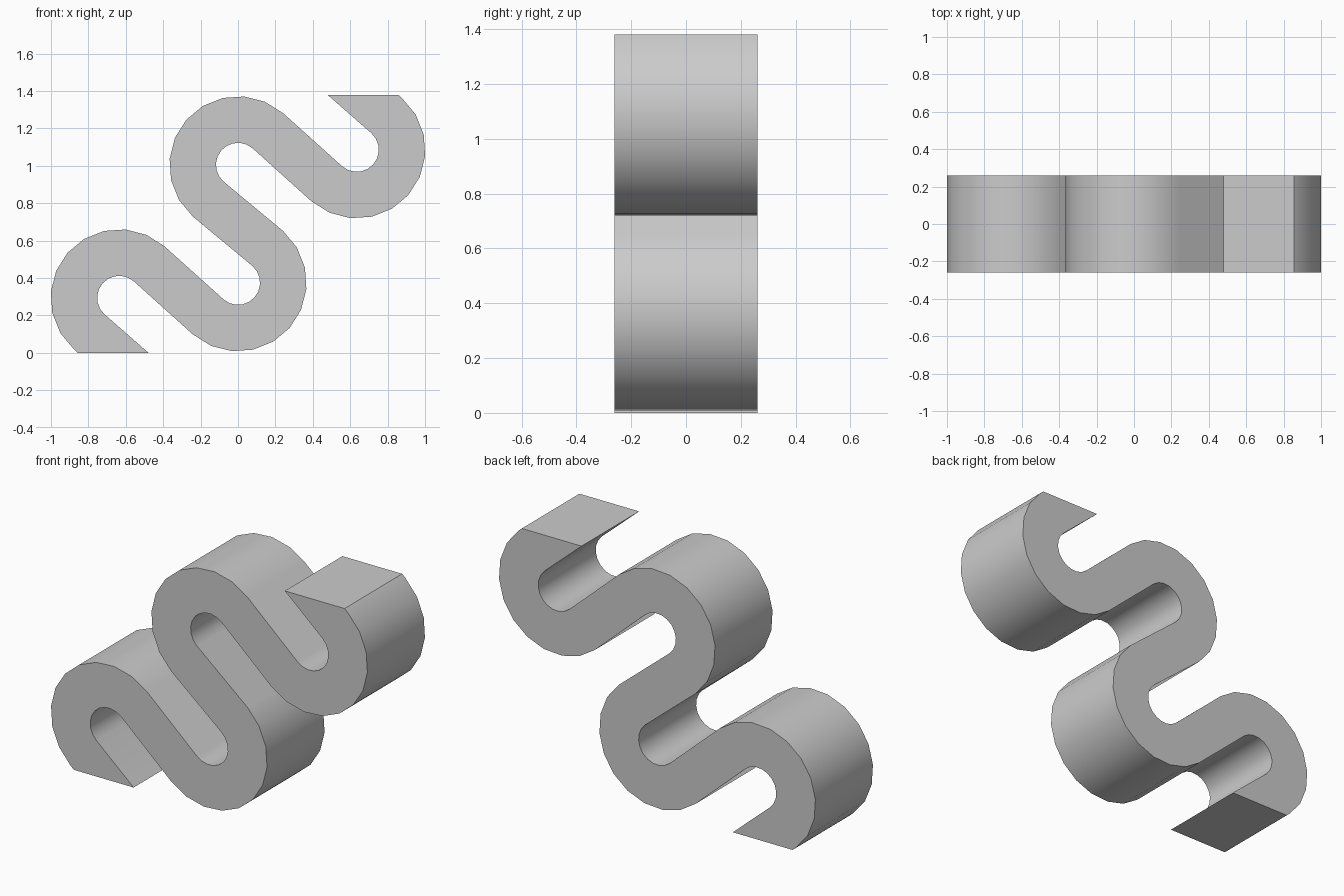
import bpy, bmesh
from math import sin, cos, tan, radians

if "Cube" in bpy.data.objects:
    bpy.data.objects.remove(bpy.data.objects["Cube"])

HEIGHT, HALF_DEPTH = 1.38, 0.26
R_OUT, R_IN = 0.367, 0.118
TILT = radians(48.8)          # normal direction of the straight runs
SEG = 10                      # facets per half-turn


def polar(c, r, a):
    return (c[0] + r * cos(a), c[1] + r * sin(a))


def to_floor(p):
    """Slide a point along the straight run down to z = 0."""
    return (p[0] + p[1] * tan(TILT), 0.0)


# lower half of the ribbon as pairs of edge points (upper side, lower side)
end_bend, mid_bend = (-0.635, 0.294), (0.0, 0.375)
angles = [TILT + radians(180) * i / SEG for i in range(SEG + 1)]
pairs = [(polar(end_bend, R_OUT, a), polar(end_bend, R_IN, a)) for a in reversed(angles)]
pairs.insert(0, tuple(to_floor(p) for p in pairs[0]))
pairs += [(polar(mid_bend, R_IN, a + radians(180)), polar(mid_bend, R_OUT, a + radians(180)))
          for a in angles]


# upper half is the lower half turned 180 degrees
def turn(p):
    return (-p[0], HEIGHT - p[1])


pairs += [(turn(b), turn(a)) for a, b in reversed(pairs)]

# front strip of quads, then extruded through the depth
bm = bmesh.new()
rows = [[bm.verts.new((x, -HALF_DEPTH, z)) for x, z in pair] for pair in pairs]
faces = [bm.faces.new((r[0], r[1], s[1], s[0])) for r, s in zip(rows, rows[1:])]
ext = bmesh.ops.extrude_face_region(bm, geom=faces, use_keep_orig=True)
back = [v for v in ext["geom"] if isinstance(v, bmesh.types.BMVert)]
bmesh.ops.translate(bm, verts=back, vec=(0, 2 * HALF_DEPTH, 0))
bmesh.ops.recalc_face_normals(bm, faces=bm.faces)
mesh = bpy.data.meshes.new("wavy_ribbon")
bm.to_mesh(mesh)
bm.free()
obj = bpy.data.objects.new("wavy_ribbon", mesh)
bpy.context.collection.objects.link(obj)
bpy.context.view_layer.objects.active = obj
obj.select_set(True)
bpy.ops.object.shade_smooth_by_angle(angle=radians(30))
